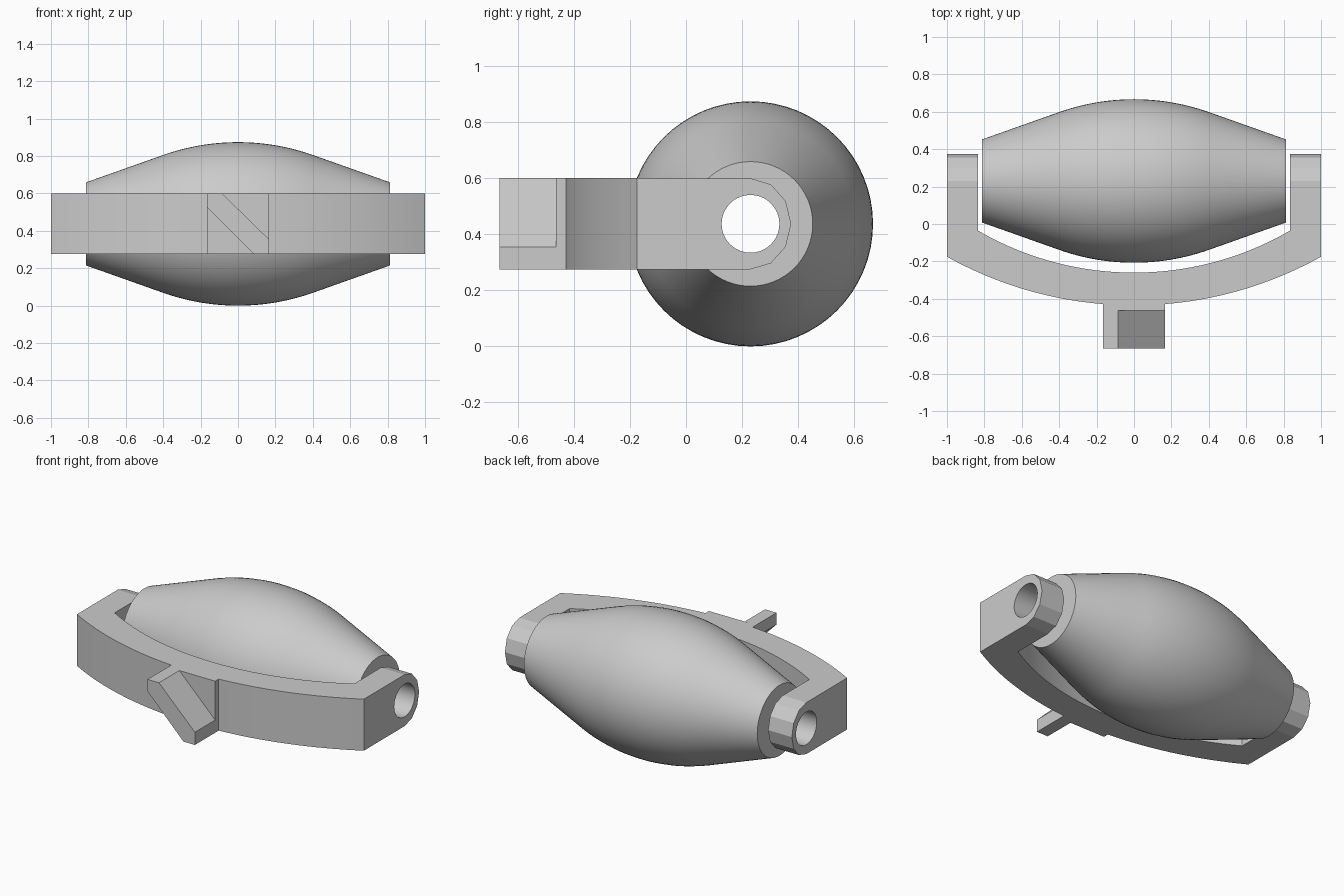
import bpy, bmesh, math
from mathutils import Matrix

if "Cube" in bpy.data.objects:
    bpy.data.objects.remove(bpy.data.objects["Cube"])

AXLE_Y, AXLE_Z = 0.23, 0.437      # axle position
BOTTOM, TOP = 0.275, 0.60         # frame height range
BORE = 0.103

grey = bpy.data.materials.new("grey")
grey.diffuse_color = (0.6, 0.6, 0.6, 1)
grey.use_nodes = True
grey.node_tree.nodes["Principled BSDF"].inputs["Base Color"].default_value = grey.diffuse_color


def make_object(name, bm):
    bmesh.ops.remove_doubles(bm, verts=bm.verts, dist=1e-5)
    bmesh.ops.recalc_face_normals(bm, faces=bm.faces)
    mesh = bpy.data.meshes.new(name)
    bm.to_mesh(mesh)
    bm.free()
    mesh.materials.append(grey)
    obj = bpy.data.objects.new(name, mesh)
    bpy.context.collection.objects.link(obj)
    return obj


def extrude_outline(name, points, to_world, depth):
    """Fill a closed outline and extrude it along the given vector."""
    bm = bmesh.new()
    face = bm.faces.new([bm.verts.new(to_world(a, b)) for a, b in points])
    new = bmesh.ops.extrude_face_region(bm, geom=[face])["geom"]
    bmesh.ops.translate(bm, vec=depth, verts=[v for v in new if isinstance(v, bmesh.types.BMVert)])
    return make_object(name, bm)


def lathe(name, profile, segments=64):
    """Turn a closed (x, radius) profile about the axle."""
    bm = bmesh.new()
    rings = []
    for i in range(segments):
        t = 2 * math.pi * i / segments
        rings.append([bm.verts.new((x, AXLE_Y + r * math.cos(t), AXLE_Z + r * math.sin(t)))
                      for x, r in profile])
    n = len(profile)
    for i in range(segments):
        a, b = rings[i], rings[(i + 1) % segments]
        for j in range(n):
            k = (j + 1) % n
            bm.faces.new((a[j], a[k], b[k], b[j]))
    return make_object(name, bm)


def smooth(obj, degrees):
    bpy.ops.object.select_all(action='DESELECT')
    obj.select_set(True)
    bpy.context.view_layer.objects.active = obj
    bpy.ops.object.shade_smooth_by_angle(angle=math.radians(degrees))


def apply_boolean(obj, cutter, operation):
    mod = obj.modifiers.new("cut", 'BOOLEAN')
    mod.operation, mod.solver, mod.object = operation, 'EXACT', cutter
    bpy.context.view_layer.objects.active = obj
    bpy.ops.object.modifier_apply(modifier=mod.name)
    bpy.data.objects.remove(cutter)


def arc(half, mid_y, end_y, steps):
    """Points of a shallow arc from x = -half to x = half."""
    sag = end_y - mid_y
    radius = (half * half + sag * sag) / (2 * sag)
    xs = [-half + 2 * half * i / steps for i in range(steps + 1)]
    return [(x, mid_y + radius - math.sqrt(radius * radius - x * x)) for x in xs]


# Roller: barrel arc running into straight tapers, with an axle bore
R, A = 1.2, math.radians(19.5)
barrel = [(R * math.sin(A * i / 12), 0.437 - R * (1 - math.cos(A * i / 12))) for i in range(-12, 13)]
roller = lathe("roller", [(-0.813, BORE), (-0.813, 0.222)] + barrel + [(0.813, 0.222), (0.813, BORE)])
smooth(roller, 30)

# Yoke frame: bowed front bar with two arms and a mounting pad, drawn from above
outer = arc(1.0, -0.435, -0.175, 40)
front = ([p for p in outer if p[0] < -0.166]
         + [(-0.165, -0.428), (-0.165, -0.463), (0.165, -0.463), (0.165, -0.428)]
         + [p for p in outer if p[0] > 0.166])
inner = arc(0.835, -0.26, -0.035, 32)[::-1]
outline = front + [(1.0, 0.5), (0.835, 0.5)] + inner + [(-0.835, 0.5), (-1.0, 0.5)]
frame = extrude_outline("yoke_frame", outline, lambda x, y: (x, y, BOTTOM), (0, 0, TOP - BOTTOM))

# Rounded arm ends, faceted
side = [(-0.9, BOTTOM - 0.1), (-0.3, BOTTOM - 0.1), (-0.3, BOTTOM - 0.1)][:1]
side = [(-0.9, BOTTOM - 0.0), (-0.9, TOP)]
side += [(AXLE_Y + 0.145 * math.sin(math.radians(a)), AXLE_Z + 0.1625 * math.cos(math.radians(a)))
         for a in range(0, 181, 30)]
side = [(y, max(BOTTOM, min(TOP, z))) for y, z in side]
end_shape = extrude_outline("end_shape", side, lambda y, z: (-1.2, y, z), (2.4, 0, 0))
apply_boolean(frame, end_shape, 'INTERSECT')

# Axle holes through both arms
bm = bmesh.new()
bmesh.ops.create_cone(bm, cap_ends=True, segments=40, radius1=BORE, radius2=BORE, depth=3,
                      matrix=Matrix.Translation((0, AXLE_Y, AXLE_Z)) @ Matrix.Rotation(math.pi / 2, 4, 'Y'))
apply_boolean(frame, make_object("axle_hole", bm), 'DIFFERENCE')
smooth(frame, 15)

# Diagonal bar standing on the front pad
bar = [(-0.165, TOP), (-0.085, TOP), (0.165, 0.355), (0.165, BOTTOM), (0.085, BOTTOM), (-0.165, 0.525)]
extrude_outline("diagonal_bar", bar, lambda x, z: (x, -0.665, z), (0, 0.2025, 0))
